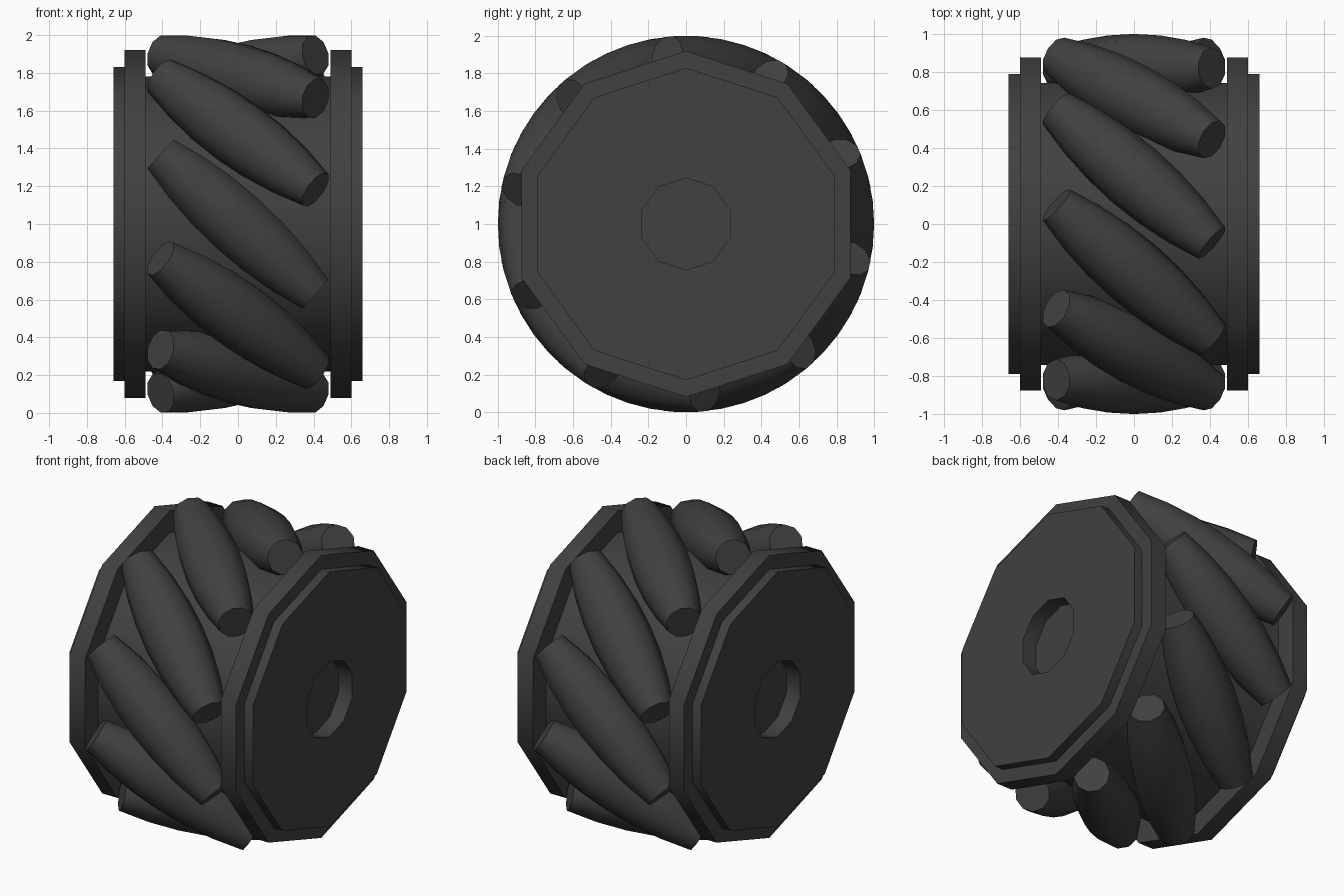
import bpy, bmesh, math
from mathutils import Matrix, Vector

if "Cube" in bpy.data.objects:
    bpy.data.objects.remove(bpy.data.objects["Cube"])

SIDES = 10          # every round part is ten-sided
CENTRE_Z = 1.0      # axle height

rubber = bpy.data.materials.new("dark_grey")
rubber.diffuse_color = (0.052, 0.052, 0.052, 1)
rubber.use_nodes = True
rubber.node_tree.nodes["Principled BSDF"].inputs["Base Color"].default_value = rubber.diffuse_color


def lathe(name, profile, matrix):
    """Spin an (x, radius) profile round the x axis and place it."""
    bm = bmesh.new()
    rings = []
    for x, r in profile:
        rings.append([bm.verts.new((x, r * math.sin(2 * math.pi * i / SIDES),
                                    r * math.cos(2 * math.pi * i / SIDES)))
                      for i in range(SIDES)])
    for a, b in zip(rings, rings[1:]):
        for i in range(SIDES):
            j = (i + 1) % SIDES
            bm.faces.new((a[i], a[j], b[j], b[i]))
    bm.faces.new(rings[0])
    bm.faces.new(rings[-1])
    bm.transform(matrix)
    bmesh.ops.recalc_face_normals(bm, faces=bm.faces)
    me = bpy.data.meshes.new(name)
    bm.to_mesh(me)
    bm.free()
    me.materials.append(rubber)
    ob = bpy.data.objects.new(name, me)
    bpy.context.collection.objects.link(ob)
    bpy.ops.object.select_all(action='DESELECT')
    ob.select_set(True)
    bpy.context.view_layer.objects.active = ob
    bpy.ops.object.shade_smooth_by_angle(angle=math.radians(40))
    return ob


axle = Matrix.Translation((0, 0, CENTRE_Z))

# Core drum between the side plates
lathe("core_drum", [(-0.49, 0.78), (0.49, 0.78)], axle)

# Stepped side plates with a blind axle recess
plate = [(0.56, 0.245), (0.66, 0.245), (0.66, 0.83), (0.60, 0.83),
         (0.60, 0.92), (0.49, 0.92), (0.49, 0.70)]
for side, sx in (("right", 1), ("left", -1)):
    lathe("side_plate_" + side, plate, axle @ Matrix.Diagonal((sx, 1, 1, 1)))

# Slanted barrel rollers whose outline follows the wheel's outer circle
OFFSET, HALF, SLANT = 0.82, 0.553, math.radians(42.2)
stations = [HALF * k / 3 for k in range(-3, 4)]
barrel = [(t, math.sqrt(1 - (t * math.sin(SLANT)) ** 2) - OFFSET) for t in stations]
tilt = Matrix.Translation((0, -OFFSET, 0)) @ Matrix.Rotation(SLANT, 4, 'Y') \
    @ Matrix.Rotation(math.radians(18), 4, 'X')
for k in range(10):
    turn = Matrix.Rotation(math.radians(36 * k), 4, 'X')
    lathe(f"roller_{k + 1}", barrel, axle @ turn @ tilt)
